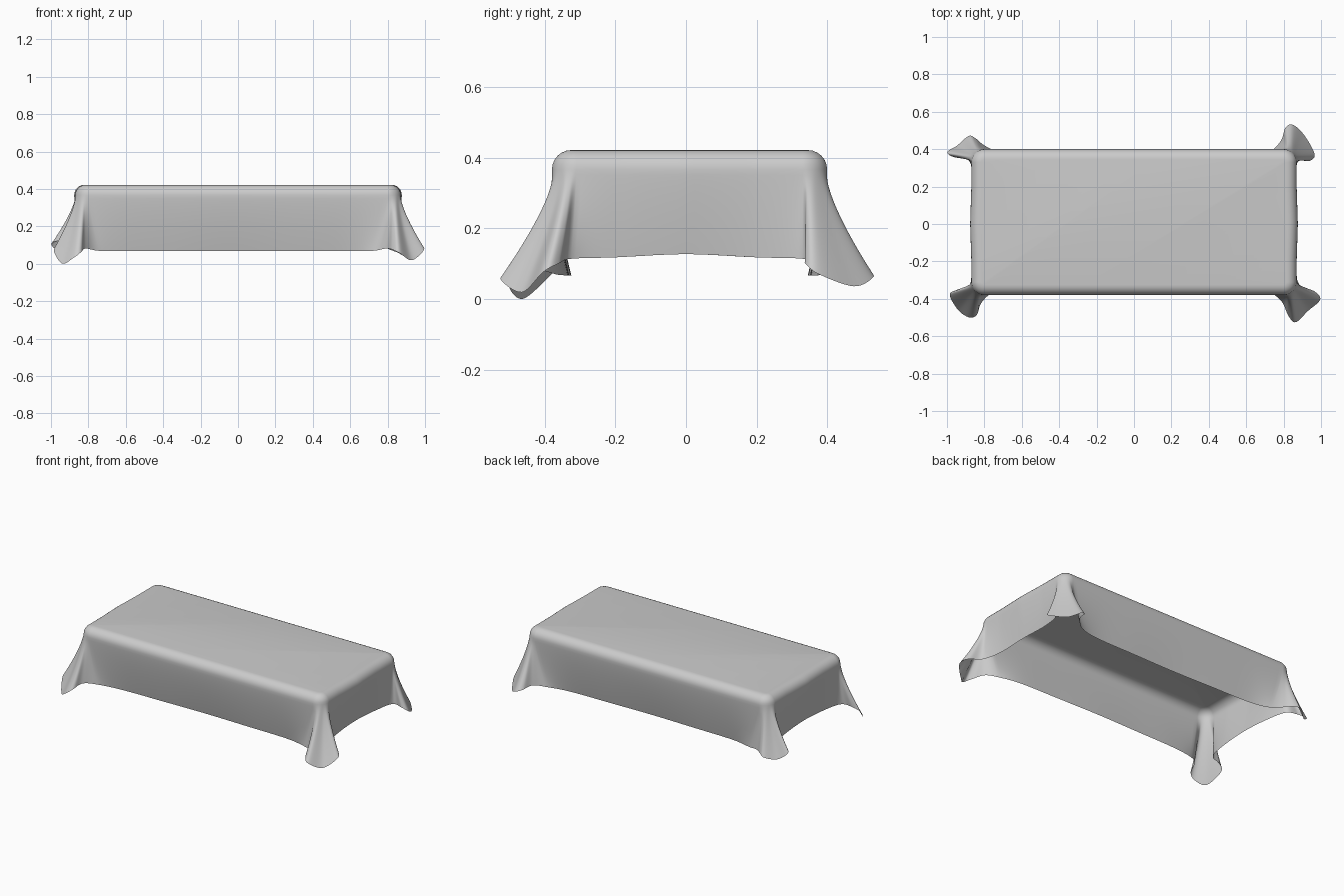
import bpy, bmesh, math
from mathutils import Vector

if "Cube" in bpy.data.objects:
    bpy.data.objects.remove(bpy.data.objects["Cube"])

CX, CY0, CY1 = 0.80, -0.31, 0.33      # centres of the rounded table corners
R_OUT, R_IN, TOP = 0.07, 0.015, 0.422
EDGE = R_OUT - R_IN
SUB = 8                                # samples between keys
ROWS = 16                              # rows down the hanging cloth

# Hem of each corner fold, ordered from the long side round to the end
LOBES = {
    (1, -1): [(.72, -.365, .068), (.79, -.415, .08), (.825, -.49, .075), (.865, -.525, .055),
              (.93, -.465, .018), (.995, -.405, .075), (.965, -.36, .10), (.885, -.325, .113)],
    (1, 1): [(.72, .385, .068), (.785, .445, .085), (.81, .515, .075), (.85, .53, .06),
             (.91, .475, .035), (.965, .375, .07), (.94, .338, .10), (.875, .33, .113)],
    (-1, 1): [(-.72, .385, .068), (-.80, .42, .085), (-.85, .46, .09), (-.885, .47, .075),
              (-.945, .42, .06), (-.998, .385, .10), (-.965, .358, .12), (-.88, .335, .115)],
    (-1, -1): [(-.74, -.36, .068), (-.815, -.42, .08), (-.84, -.485, .06), (-.88, -.50, .03),
               (-.94, -.46, .0), (-.985, -.38, .07), (-.95, -.353, .10), (-.88, -.33, .113)],
}


def corner_keys(sx, sy):
    """Keys (core point, outward normal, hem point) from long side to end."""
    cy = CY0 if sy < 0 else CY1
    hem_y = -.33 if sy < 0 else .35
    keys = []
    for x, inset in ((.3, 0), (.58, .006)):
        keys.append((Vector((sx * x, cy, 0)), Vector((0, sy, 0)),
                     Vector((sx * x, hem_y + sy * inset, .066))))
    lobe = LOBES[sx, sy]
    for i, p in enumerate(lobe):
        a = math.pi / 2 * i / (len(lobe) - 1)
        keys.append((Vector((sx * CX, cy, 0)),
                     Vector((sx * math.sin(a), sy * math.cos(a), 0)), Vector(p)))
    keys.append((Vector((sx * CX, sy * .19, 0)), Vector((sx, 0, 0)),
                 Vector((sx * .85, sy * .2, .117))))
    return keys


def mid_long(sy):
    return (Vector((0, CY0 if sy < 0 else CY1, 0)), Vector((0, sy, 0)),
            Vector((0, -.325 if sy < 0 else .345, .066)))


def mid_end(sx):
    return (Vector((sx * (CX + .006), 0, 0)), Vector((sx, 0, 0)), Vector((sx * .845, 0, .126)))


keys = ([mid_long(-1)] + corner_keys(1, -1) + [mid_end(1)] + corner_keys(1, 1)[::-1]
        + [mid_long(1)] + corner_keys(-1, 1) + [mid_end(-1)] + corner_keys(-1, -1)[::-1])


def catmull(p0, p1, p2, p3, t):
    return 0.5 * (2 * p1 + (p2 - p0) * t + (2 * p0 - 5 * p1 + 4 * p2 - p3) * t * t
                  + (3 * p1 - p0 - 3 * p2 + p3) * t ** 3)


# Smooth columns round the cloth
columns = []
n = len(keys)
for i in range(n):
    k = [keys[(i + d) % n] for d in (-1, 0, 1, 2)]
    for s in range(SUB):
        t = s / SUB
        core = k[1][0].lerp(k[2][0], t)
        normal = k[1][1].lerp(k[2][1], t).normalized()
        hem = catmull(k[0][2], k[1][2], k[2][2], k[3][2], t)
        columns.append((core, normal, hem))
low = min(c[2].z for c in columns)

# Cloth: flat top, rolled edge, hanging sides with flared corner folds
bm = bmesh.new()
rings = []
for j in range(7):
    a = math.pi / 2 * j / 6
    r = R_IN + EDGE * math.sin(a)
    z = TOP - EDGE * (1 - math.cos(a))
    rings.append([bm.verts.new(c + nrm * r + Vector((0, 0, z))) for c, nrm, h in columns])
for j in range(1, ROWS + 1):
    t = j / ROWS
    ring = []
    for c, nrm, h in columns:
        start = c + nrm * R_OUT
        p = start.lerp(h, t ** 1.35)
        p.z = (TOP - EDGE) * (1 - t) + (h.z - low) * t
        ring.append(bm.verts.new(p))
    rings.append(ring)
m = len(columns)
bm.faces.new(rings[0])
for a, b in zip(rings, rings[1:]):
    for i in range(m):
        bm.faces.new((a[i], b[i], b[(i + 1) % m], a[(i + 1) % m]))
bmesh.ops.recalc_face_normals(bm, faces=bm.faces)
top = max(bm.faces, key=lambda f: f.calc_area())
if top.normal.z < 0:
    bmesh.ops.reverse_faces(bm, faces=bm.faces)
for f in bm.faces:
    f.smooth = True
mesh = bpy.data.meshes.new("tablecloth")
bm.to_mesh(mesh)
bm.free()
cloth = bpy.data.objects.new("tablecloth", mesh)
bpy.context.collection.objects.link(cloth)
